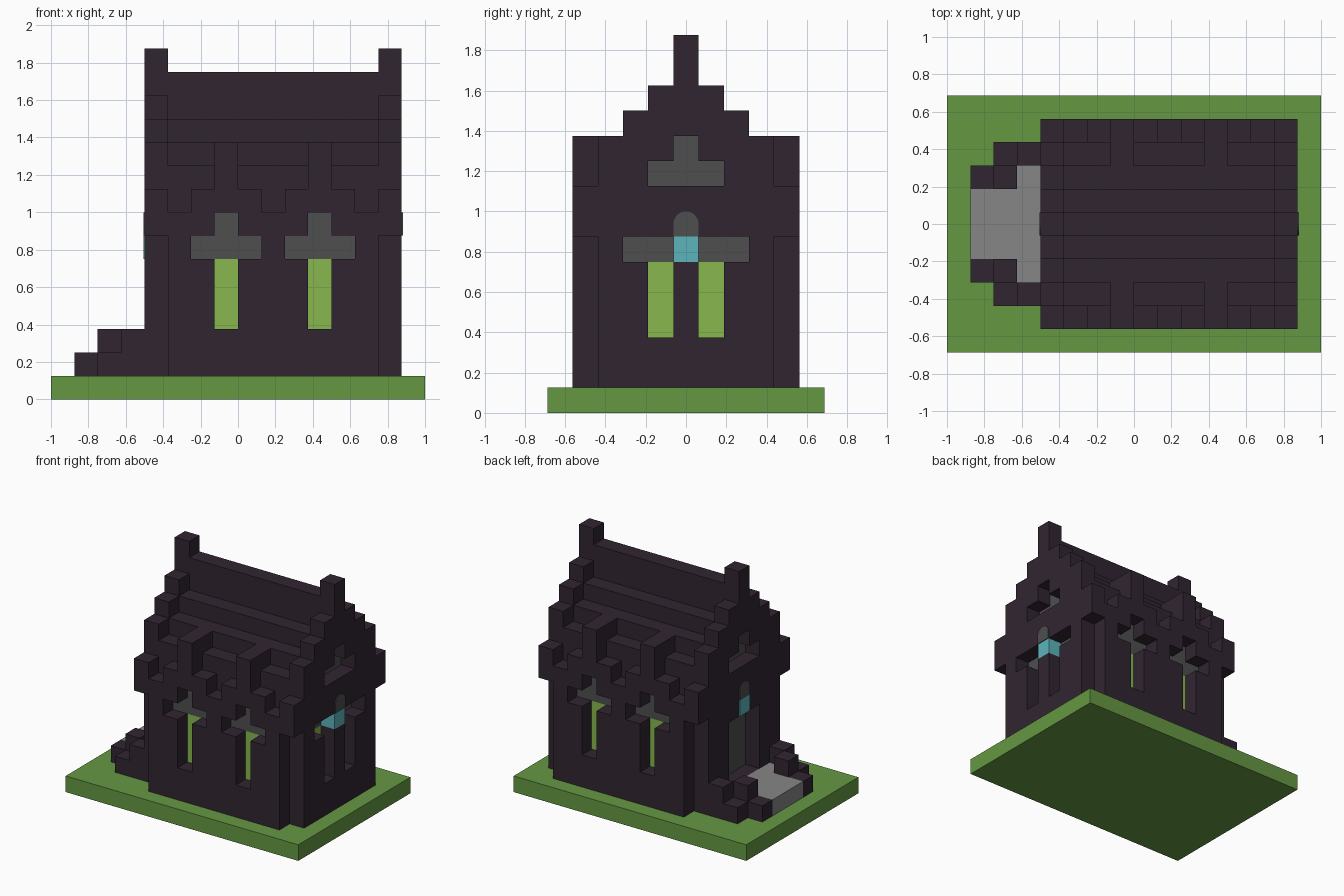
import bpy, bmesh, math

cube = bpy.data.objects.get("Cube")
if cube:
    bpy.data.objects.remove(cube, do_unlink=True)

U = 0.125      # one block
THIN = 0.05    # plate thickness in blocks


def material(name, rgb):
    lin = [((c / 255 + 0.055) / 1.055) ** 2.4 for c in rgb] + [1]
    m = bpy.data.materials.new(name)
    m.use_nodes = True
    m.diffuse_color = lin
    bsdf = next(n for n in m.node_tree.nodes if n.type == 'BSDF_PRINCIPLED')
    bsdf.inputs["Base Color"].default_value = lin
    return m


DARK = material("dark_stone", (48, 37, 49))
GRASS = material("grass_green", (101, 152, 66))
LIME = material("lime_glass", (136, 183, 78))
TEAL = material("teal_glass", (92, 180, 188))
GREY = material("dark_grey", (78, 78, 80))
PAVING = material("light_grey", (134, 134, 134))


def prism(name, points, axis, lo, hi, mat):
    """Extrude an outline (across, up) along x or y, measured in blocks."""
    bm = bmesh.new()
    ring = [bm.verts.new((lo * U, a * U, z * U) if axis == 'x' else (a * U, lo * U, z * U))
            for a, z in points]
    face = bm.faces.new(ring)
    ext = bmesh.ops.extrude_face_region(bm, geom=[face])
    moved = [v for v in ext["geom"] if isinstance(v, bmesh.types.BMVert)]
    d = (hi - lo) * U
    bmesh.ops.translate(bm, verts=moved, vec=(d, 0, 0) if axis == 'x' else (0, d, 0))
    bmesh.ops.recalc_face_normals(bm, faces=bm.faces)
    mesh = bpy.data.meshes.new(name)
    bm.to_mesh(mesh)
    bm.free()
    mesh.materials.append(mat)
    obj = bpy.data.objects.new(name, mesh)
    bpy.context.collection.objects.link(obj)
    return obj


def box(name, x, y, z, mat):
    pts = [(x[0], z[0]), (x[1], z[0]), (x[1], z[1]), (x[0], z[1])]
    return prism(name, pts, 'y', y[0], y[1], mat)


def sym(half, centre=0):
    """Mirror half an outline about its centre line."""
    return [(centre + a, z) for a, z in half] + [(centre - a, z) for a, z in reversed(half)]


def cut(obj, outlines, axis, lo, hi):
    """Cut openings through a wall and bake the result."""
    cutters = [prism("cutter", o, axis, lo - 1, hi + 1, DARK) for o in outlines]
    for c in cutters:
        c.hide_render = True
        mod = obj.modifiers.new("opening", 'BOOLEAN')
        mod.operation, mod.solver, mod.object = 'DIFFERENCE', 'EXACT', c
    deps = bpy.context.evaluated_depsgraph_get()
    mesh = bpy.data.meshes.new_from_object(obj.evaluated_get(deps))
    obj.modifiers.clear()
    obj.data = mesh
    for c in cutters:
        bpy.data.objects.remove(c, do_unlink=True)


def stepped(top):
    """Stepped gable outline, with the outer step at the given height."""
    return sym([(3.5, 1), (3.5, top), (2.5, top), (2.5, top + 1), (1.5, top + 1),
                (1.5, top + 2), (0.5, top + 2), (0.5, top + 4)])


# Lawn and the solid body with its stepped roof
box("lawn", (-8, 8), (-5.5, 5.5), (0, 1), GRASS)
prism("body_and_roof", stepped(10), 'x', -3, 6, DARK)

# Long walls: notched corners, merlons, dormers and cross windows
wall_half = [(4.5, 1), (4.5, 7), (5.5, 7), (5.5, 9), (4.5, 9), (4.5, 8), (3.5, 8), (3.5, 9),
             (2.5, 9), (2.5, 11), (1.5, 11), (1.5, 9), (0.5, 9), (0.5, 8)]
cross_half = [(0.5, 3), (0.5, 6), (1.5, 6), (1.5, 7), (0.5, 7), (0.5, 8)]
window_x = (-0.5, 3.5)
for side, s in (("front", -1), ("back", 1)):
    lo, hi = sorted((s * 3.5, s * 4.5))
    wall = prism(side + "_wall", sym(wall_half, 1.5), 'y', lo, hi, DARK)
    cut(wall, [sym(cross_half, c) for c in window_x], 'y', lo, hi)
    pane_y = sorted((s * 3.5, s * (3.5 + THIN)))
    dormer_y = sorted((s * 2.5, s * 3.5))
    for n, c in enumerate(window_x):
        tag = side + "_" + str(n + 1)
        box("window_backing_" + tag, (c - 1.5, c + 1.5), pane_y, (6, 8), GREY)
        box("window_glass_" + tag, (c - 0.5, c + 0.5), pane_y, (3, 6), LIME)
        box("dormer_" + tag, (c - 0.5, c + 0.5), dormer_y, (10, 11), DARK)

# Gable walls with attic openings, end windows and the doorway
attic = sym([(1.5, 9), (1.5, 10), (0.5, 10), (0.5, 11)])
end_arms = sym([(0.5, 6), (0.5, 3), (1.5, 3), (1.5, 6), (2.5, 6), (2.5, 7)])
doorway = sym([(1.5, 2), (1.5, 6)])
arch = [(-0.5, 7), (0.5, 7)] + [
    (0.5 * math.cos(math.pi * i / 12), 7.5 + 0.5 * math.sin(math.pi * i / 12)) for i in range(13)]

left_gable = prism("left_gable", stepped(11), 'x', 6, 7, DARK)
cut(left_gable, [attic, end_arms], 'x', 6, 7)
right_gable = prism("right_gable", stepped(11), 'x', -4, -3, DARK)
cut(right_gable, [attic, doorway], 'x', -4, -3)

for side, inner, outer, s in (("left", 6, 7, 1), ("right", -3, -4, -1)):
    back = sorted((inner, inner + s * THIN))
    face = sorted((outer, outer + s * THIN))
    box(side + "_attic_backing", back, (-1.5, 1.5), (9, 11), GREY)
    prism(side + "_arch_plate", arch, 'x', face[0], face[1], GREY)

# Left end: backing, paired lime lights and a teal block on the mullion
box("end_window_backing", (6, 6 + THIN), (-2.5, 2.5), (6, 7), GREY)
for n, c in enumerate((-1, 1)):
    box("end_window_glass_" + str(n + 1), (6, 6 + THIN), (c - 0.5, c + 0.5), (3, 6), LIME)
box("end_teal_light", (6, 7), (-0.5, 0.5), (6, 7), TEAL)

# Right end: door and the teal light over it
box("door", (-3 - THIN, -3), (-1.5, 1.5), (2, 6), GREY)
box("door_teal_light", (-4 - THIN, -4), (-0.5, 0.5), (6, 7), TEAL)

# Paved entrance with stepped side walls
box("path", (-7, -4), (-1.5, 1.5), (1, 2), PAVING)
for side, s in (("front", -1), ("back", 1)):
    inner, outer = sorted((s * 1.5, s * 2.5)), sorted((s * 2.5, s * 3.5))
    box("landing_" + side, (-5, -4), inner, (1, 2), PAVING)
    for row, x, y in (("inner", -7, inner), ("outer", -6, outer)):
        box(side + "_" + row + "_low_block", (x, x + 1), y, (1, 2), DARK)
        box(side + "_" + row + "_high_block", (x + 1, x + 2), y, (1, 3), DARK)
